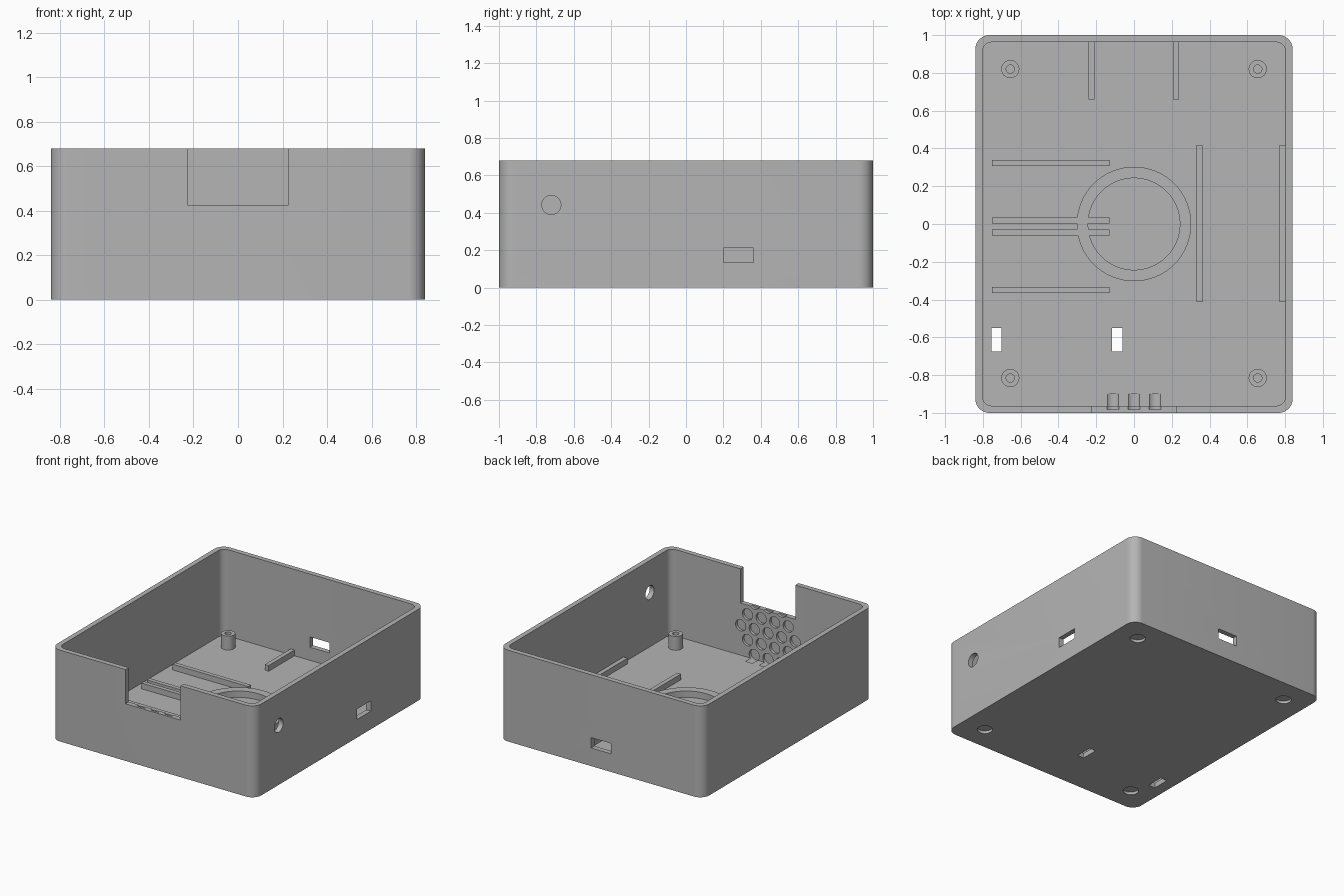
import bpy, bmesh, math
from mathutils import Matrix, Vector

if "Cube" in bpy.data.objects:
    bpy.data.objects.remove(bpy.data.objects["Cube"])

W, L, H = 1.68, 2.0, 0.68      # outer size
T = 0.0375                     # wall and floor thickness

grey = bpy.data.materials.new("plain_grey")
grey.use_nodes = True
grey.diffuse_color = (0.46, 0.46, 0.46, 1)
grey.node_tree.nodes["Principled BSDF"].inputs["Base Color"].default_value = (0.46, 0.46, 0.46, 1)


def finish(bm, name):
    bmesh.ops.recalc_face_normals(bm, faces=bm.faces)
    mesh = bpy.data.meshes.new(name)
    bm.to_mesh(mesh)
    bm.free()
    mesh.materials.append(grey)
    obj = bpy.data.objects.new(name, mesh)
    bpy.context.collection.objects.link(obj)
    return obj


def add_box(bm, x, y, z):
    """Box from (min, max) ranges."""
    lo, hi = Vector((x[0], y[0], z[0])), Vector((x[1], y[1], z[1]))
    m = Matrix.Translation((lo + hi) / 2) @ Matrix.Diagonal((hi - lo).to_4d())
    return bmesh.ops.create_cube(bm, size=1, matrix=m)["verts"]


def add_cylinder(bm, centre, radius, depth, axis="Z"):
    turn = {"X": Matrix.Rotation(math.pi / 2, 4, "Y"),
            "Y": Matrix.Rotation(math.pi / 2, 4, "X"),
            "Z": Matrix.Identity(4)}[axis]
    bmesh.ops.create_cone(bm, cap_ends=True, segments=32, radius1=radius, radius2=radius,
                          depth=depth, matrix=Matrix.Translation(centre) @ turn)


def box(name, x, y, z):
    bm = bmesh.new()
    add_box(bm, x, y, z)
    return finish(bm, name)


def rounded_box(name, hx, hy, z, radius):
    """Box with rounded upright corners."""
    bm = bmesh.new()
    add_box(bm, (-hx, hx), (-hy, hy), z)
    upright = [e for e in bm.edges if abs(e.verts[0].co.z - e.verts[1].co.z) > 0.1]
    bmesh.ops.bevel(bm, geom=upright, offset=radius, segments=10, profile=0.5, affect="EDGES")
    return finish(bm, name)


def tube(name, x, y, outer, inner, z, steps=64):
    bm = bmesh.new()
    profile = [(outer, z[0]), (outer, z[1]), (inner, z[1]), (inner, z[0])]
    verts = [bm.verts.new((r, 0, h)) for r, h in profile]
    edges = [bm.edges.new((verts[i], verts[(i + 1) % 4])) for i in range(4)]
    bmesh.ops.spin(bm, geom=verts + edges, cent=(0, 0, 0), axis=(0, 0, 1),
                   angle=math.tau, steps=steps, use_merge=True)
    bmesh.ops.remove_doubles(bm, verts=bm.verts, dist=0.0001)
    obj = finish(bm, name)
    obj.data.transform(Matrix.Translation((x, y, 0)))
    return obj


def smooth(obj):
    bpy.ops.object.select_all(action="DESELECT")
    obj.select_set(True)
    bpy.context.view_layer.objects.active = obj
    bpy.ops.object.shade_smooth_by_angle(angle=math.radians(30))


def cut(target, cutter):
    mod = target.modifiers.new("cut", "BOOLEAN")
    mod.operation, mod.solver, mod.object = "DIFFERENCE", "EXACT", cutter
    graph = bpy.context.evaluated_depsgraph_get()
    mesh = bpy.data.meshes.new_from_object(target.evaluated_get(graph))
    target.modifiers.clear()
    target.data = mesh
    bpy.data.objects.remove(cutter)


# Open case with a notch in the front wall
case = rounded_box("case", W / 2, L / 2, (0, H), 0.075)
cut(case, rounded_box("cavity_cutter", W / 2 - T, L / 2 - T, (T, H + 0.1), 0.05))
cut(case, box("notch_cutter", (-0.226, 0.226), (-1.1, -0.93), (0.425, H + 0.1)))

# Round and square openings, and screw recesses underneath
posts = [(x, y) for x in (-0.655, 0.655) for y in (-0.815, 0.82)]
holes = bmesh.new()
add_cylinder(holes, (W / 2, -0.72, 0.442), 0.051, 0.2, "X")
add_box(holes, (W / 2 - 0.1, W / 2 + 0.1), (0.2, 0.362), (0.135, 0.212))
add_box(holes, (-0.081, 0.081), (L / 2 - 0.1, L / 2 + 0.1), (0.135, 0.212))
for x in (-0.728, -0.089):
    add_box(holes, (x - 0.027, x + 0.027), (-0.676, -0.55), (-0.1, 0.1))
for x, y in posts:
    add_cylinder(holes, (x, y, 0), 0.053, 0.04)
cut(case, finish(holes, "hole_cutter"))

# Hexagonal field of blind holes inside the front wall
grille = bmesh.new()
for row in range(-2, 3):
    count = 5 - abs(row)
    for i in range(count):
        add_cylinder(grille, ((i - (count - 1) / 2) * 0.112, -0.942, 0.26 + row * 0.096),
                     0.042, 0.082, "Y")
cut(case, finish(grille, "grille_cutter"))
smooth(case)

# Screw posts and the speaker ring on the floor
for i, (x, y) in enumerate(posts):
    smooth(tube(f"screw_post_{i + 1}", x, y, 0.048, 0.022, (T - 0.005, 0.14), 32))
smooth(tube("floor_ring", 0, 0, 0.303, 0.243, (T - 0.005, 0.085)))

# Low ridges that hold the boards
RIDGE = (T - 0.005, 0.08)
for i, y in enumerate((0.322, 0.018, -0.045, -0.35)):
    box(f"left_ridge_{i + 1}", (-0.752, -0.13), (y - 0.016, y + 0.016), RIDGE)
for i, x in enumerate((0.346, 0.786)):
    box(f"right_ridge_{i + 1}", (x - 0.016, x + 0.016), (-0.412, 0.418), RIDGE)
for i, x in enumerate((-0.225, 0.223)):
    box(f"back_ridge_{i + 1}", (x - 0.016, x + 0.016), (0.66, L / 2 - T + 0.005), RIDGE)
